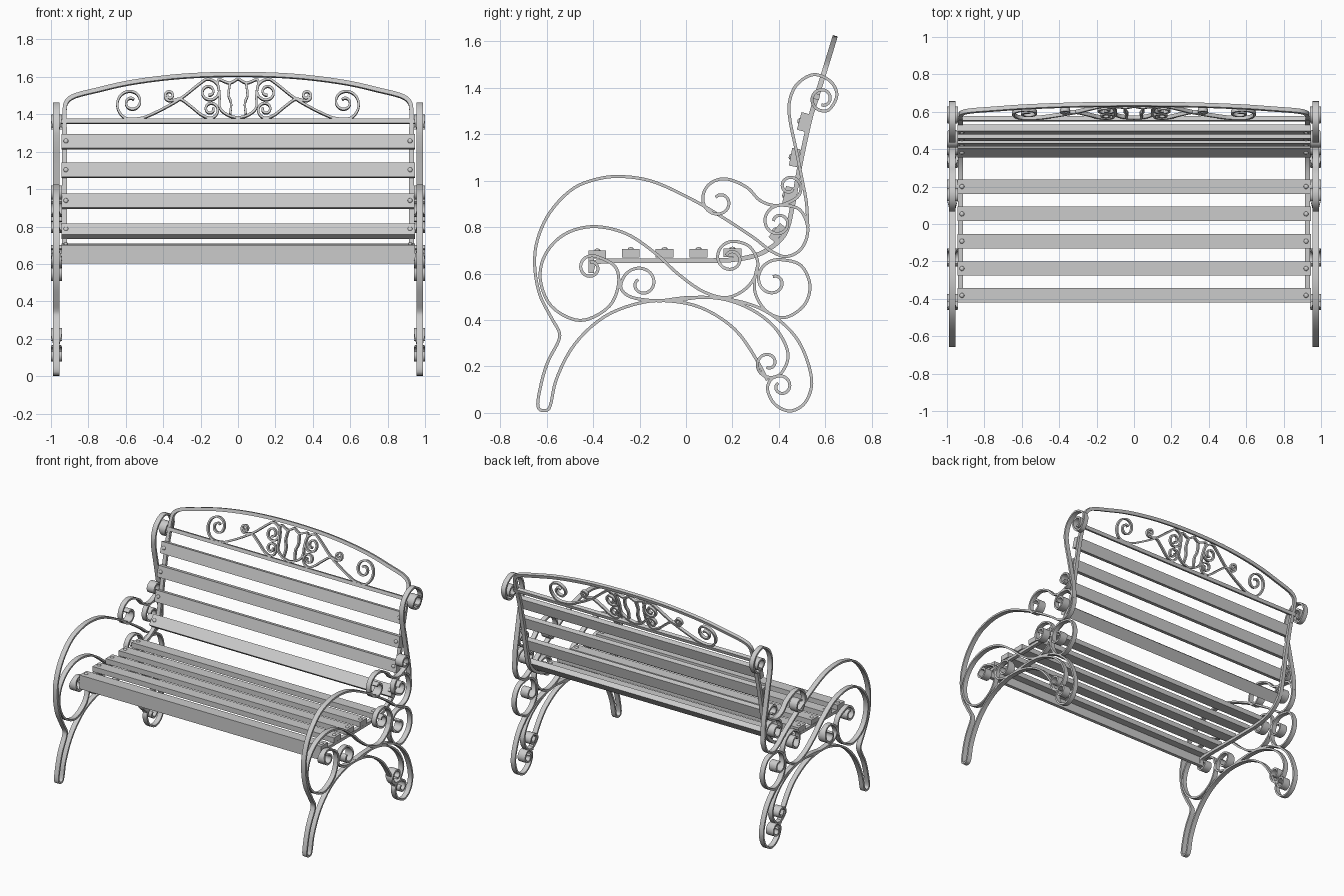
import bpy, bmesh
from math import cos, sin, radians, pi
from mathutils import Vector, Matrix

if "Cube" in bpy.data.objects:
    bpy.data.objects.remove(bpy.data.objects["Cube"])

# All profile coordinates are in hundredths of a unit.

def spiral(cx, cy, r0, r1, start, sweep):
    """Points of a shrinking scroll, angles in degrees."""
    n = max(8, int(abs(sweep) / 30))
    out = []
    for i in range(n + 1):
        t = i / n
        r, a = r0 * (r1 / r0) ** t, radians(start + sweep * t)
        out.append((cx + r * cos(a), cy + r * sin(a)))
    return out

def smooth(points, steps=5):
    """Centripetal Catmull-Rom through the points."""
    p = [Vector(q) / 100 for q in points]
    p = [2 * p[0] - p[1]] + p + [2 * p[-1] - p[-2]]
    out = []
    for i in range(1, len(p) - 2):
        a, b, c, d = p[i - 1:i + 3]
        t0 = 0
        t1 = t0 + max((b - a).length, 1e-6) ** 0.5
        t2 = t1 + max((c - b).length, 1e-6) ** 0.5
        t3 = t2 + max((d - c).length, 1e-6) ** 0.5
        for k in range(steps):
            t = t1 + (t2 - t1) * k / steps
            a1 = a.lerp(b, (t - t0) / (t1 - t0))
            a2 = b.lerp(c, (t - t1) / (t2 - t1))
            a3 = c.lerp(d, (t - t2) / (t3 - t2))
            b1 = a1.lerp(a2, (t - t0) / (t2 - t0))
            b2 = a2.lerp(a3, (t - t1) / (t3 - t1))
            out.append(b1.lerp(b2, (t - t1) / (t2 - t1)))
    return out + [p[-2]]

def finish(name, bm, mirror):
    bmesh.ops.recalc_face_normals(bm, faces=bm.faces)
    me = bpy.data.meshes.new(name)
    bm.to_mesh(me)
    bm.free()
    ob = bpy.data.objects.new(name, me)
    bpy.context.collection.objects.link(ob)
    bpy.ops.object.select_all(action='DESELECT')
    ob.select_set(True)
    bpy.context.view_layer.objects.active = ob
    bpy.ops.object.shade_smooth_by_angle(angle=radians(40))
    if mirror:
        ob.modifiers.new("Mirror", 'MIRROR').use_mirror_merge = False
    return ob

def side_plane(x):
    return lambda u, v: Vector((x, u, v)), Vector((1, 0, 0))

CREST = (lambda u, v: Vector((u, 0.539 + 0.306 * (v - 1.284), v)),
         Vector((0, 1, -0.306)).normalized())

def ribbon(name, plane, mid, start=None, end=None, thick=0.013,
           width=0.034, flare=0.024, mirror=True):
    """Flat iron bar along a path, with optional widened scroll ends."""
    pts = smooth((spiral(*start)[::-1] if start else []) + mid +
                 (spiral(*end) if end else []))
    place, depth = plane
    dist = [0]
    for a, b in zip(pts, pts[1:]):
        dist.append(dist[-1] + (b - a).length)
    bm = bmesh.new()
    rings = []
    for i, p in enumerate(pts):
        t = (pts[min(i + 1, len(pts) - 1)] - pts[max(i - 1, 0)]).normalized()
        n = Vector((-t.y, t.x)) * thick / 2
        d = min(dist[i] if start else 9, dist[-1] - dist[i] if end else 9)
        k = min(1, max(0, (0.22 - d) / 0.07))
        w = depth * (width + flare * k * k * (3 - 2 * k)) / 2
        rings.append([bm.verts.new(place(*(p + s * n)) + e * w)
                      for s, e in ((-1, -1), (1, -1), (1, 1), (-1, 1))])
    for a, b in zip(rings, rings[1:]):
        for j in range(4):
            bm.faces.new((a[j], a[j - 1], b[j - 1], b[j]))
    bm.faces.new(rings[0])
    bm.faces.new(rings[-1])
    return finish(name, bm, mirror)

def board(name, y, z, depth, height, tilt=0, half=0.945):
    bm = bmesh.new()
    m = (Matrix.Translation((0, y, z)) @ Matrix.Rotation(radians(tilt), 4, 'X')
         @ Matrix.Diagonal((2 * half, depth, height, 1)))
    bmesh.ops.create_cube(bm, size=1, matrix=m)
    finish(name, bm, False)

def bolt(name, y, z, tilt):
    bm = bmesh.new()
    m = (Matrix.Translation((0.92, y, z)) @ Matrix.Rotation(radians(tilt), 4, 'X')
         @ Matrix.Diagonal((1, 1, 0.6, 1)))
    bmesh.ops.create_uvsphere(bm, u_segments=12, v_segments=8, radius=0.013, matrix=m)
    finish(name, bm, True)

# Side frames
side = side_plane(0.971)
ribbon("leg_arch_and_armrest", side,
       [(35, 14), (31.5, 21), (21, 36), (6, 45.5), (-9, 48.3), (-20, 47.3),
        (-35, 41.5), (-48, 29.5), (-56, 14), (-58.5, 3), (-59.6, 1.3), (-62.3, 1.1),
        (-63.7, 2.5), (-62.5, 12), (-59.5, 22), (-54.7, 31.5), (-54.5, 34.5),
        (-58, 41), (-63, 51), (-65.2, 64), (-64, 74.5), (-58.5, 86.5), (-48, 97),
        (-37, 101), (-28.5, 101.8), (-15.5, 100), (1.5, 92.5), (14.5, 85),
        (29.5, 75.2), (37, 69.5), (43, 67.3), (49.5, 70.5), (52.5, 79), (49, 87.5)],
       end=(40, 82, 7.7, 2.5, 75, 450))
ribbon("rear_foot", side,
       [(-9, 48.5), (1, 49.7), (18, 49), (34, 44), (47, 33), (53, 20), (54, 11),
        (50.5, 3.5), (44.5, 0.8), (38, 4)],
       end=(41, 11.3, 6, 2, 190, -420))
ribbon("lower_double_scroll", side,
       [(-25, 50.5), (-16, 48.5), (-5, 48.5), (8, 49.8), (20, 48), (33, 41.5),
        (41, 33), (44, 24)],
       start=(-19, 55.5, 9.2, 2.5, 190, -420), end=(35.5, 21.5, 7, 2, -45, -430))
ribbon("armrest_inner_scroll", side,
       [(-30.5, 63), (-29, 56), (-33, 46), (-45.5, 39.8), (-58, 46), (-62.8, 58),
        (-60.7, 68), (-53, 76.5), (-41, 80.2), (-26.5, 77.5), (-13.5, 69),
        (-3, 59.5), (8, 52), (18, 49.7), (27.3, 55), (31, 64), (27.5, 71.5)],
       start=(-41, 62.5, 5.5, 2.5, 60, 400), end=(19.5, 66.5, 7.5, 2.5, 80, 430))
ribbon("rear_scroll", side,
       [(31, 64), (29.5, 57), (30, 51), (35, 43.5), (42.3, 41), (51, 46.5),
        (53.4, 55), (49.5, 63.5)],
       end=(38, 56.5, 10.3, 2.2, 65, 400))
ribbon("back_upright_scroll", side,
       [(52.5, 80), (51.8, 91), (50, 100.5), (47.4, 113.5), (44.8, 126), (44.4, 133),
        (47.4, 141), (55, 145.7), (62.3, 142.7), (65, 137)],
       end=(58.8, 135.3, 5.5, 2.8, -60, -400))
ribbon("upper_double_scroll", side,
       [(26.4, 97), (32, 91.4), (39, 89.3)],
       start=(14.5, 91, 10.2, 2.5, 73, 420), end=(44.5, 97.5, 6, 2, -70, 400))

# Slat supports and arched crest
ribbon("slat_support", side_plane(0.927),
       [(-40.5, 62), (-39.5, 64.5), (-36, 65.3), (0, 65.5), (23, 66.3), (33.7, 69.4),
        (42.3, 76.7), (46, 89.7), (48.7, 104.7), (53.9, 128.4), (55.4, 133)],
       thick=0.02, width=0.027)
half = [(92.7, 130), (92.7, 142), (92, 146), (89, 149), (74, 153.2), (58, 156.8),
        (31, 160.2)]
ribbon("crest_arch", CREST,
       [(-x, z) for x, z in half] + [(0, 161.3)] + half[::-1],
       thick=0.022, width=0.022, mirror=False)
board("crest_rail", 0.563, 1.362, 0.025, 0.024, -17, 0.95)

# Crest ornament
thin = dict(thick=0.012, width=0.02, flare=0)
ribbon("crest_large_scroll", CREST,
       [(52, 137.8), (46, 140), (31.3, 147.9), (20.6, 156.2)],
       start=(57, 146.3, 9, 2, -70, 560), end=(15.5, 152, 6.8, 1.8, 80, 560), **thin)
ribbon("crest_small_scroll", CREST, [(31, 148), (25, 144), (19, 139.3)],
       start=(36.6, 150, 3, 1.2, -110, 480),
       end=(14.7, 142.7, 4.8, 1.5, -90, -480), **thin)
ribbon("crest_shield", CREST,
       [(0, 159), (4.5, 156.7), (10.5, 158.3), (9.8, 150), (9.5, 143), (5, 139.3),
        (0, 138)], **thin)
ribbon("crest_shield_bar", CREST,
       [(4.3, 157), (5, 150), (3.7, 146), (4.2, 140)], **thin)

# Seat slats
for i, (y, z) in enumerate([(-0.382, 0.682), (-0.238, 0.688), (-0.092, 0.688),
                            (0.054, 0.688), (0.2, 0.69)]):
    board(f"seat_slat_{i + 1}", y, z, 0.077, 0.036)
    bolt(f"seat_bolt_{i + 1}", y, z + 0.018, 0)
board("seat_front_slat", -0.408, 0.635, 0.024, 0.066)

# Back slats
for i, (y, z, tilt) in enumerate([(0.394, 0.776, -40), (0.44, 0.935, -13),
                                  (0.468, 1.1, -11), (0.505, 1.253, -15)]):
    board(f"back_slat_{i + 1}", y, z, 0.036, 0.078, tilt)
    off = Matrix.Rotation(radians(tilt), 3, 'X') @ Vector((0, -0.018, 0))
    bolt(f"back_bolt_{i + 1}", y + off.y, z + off.z, tilt + 90)
